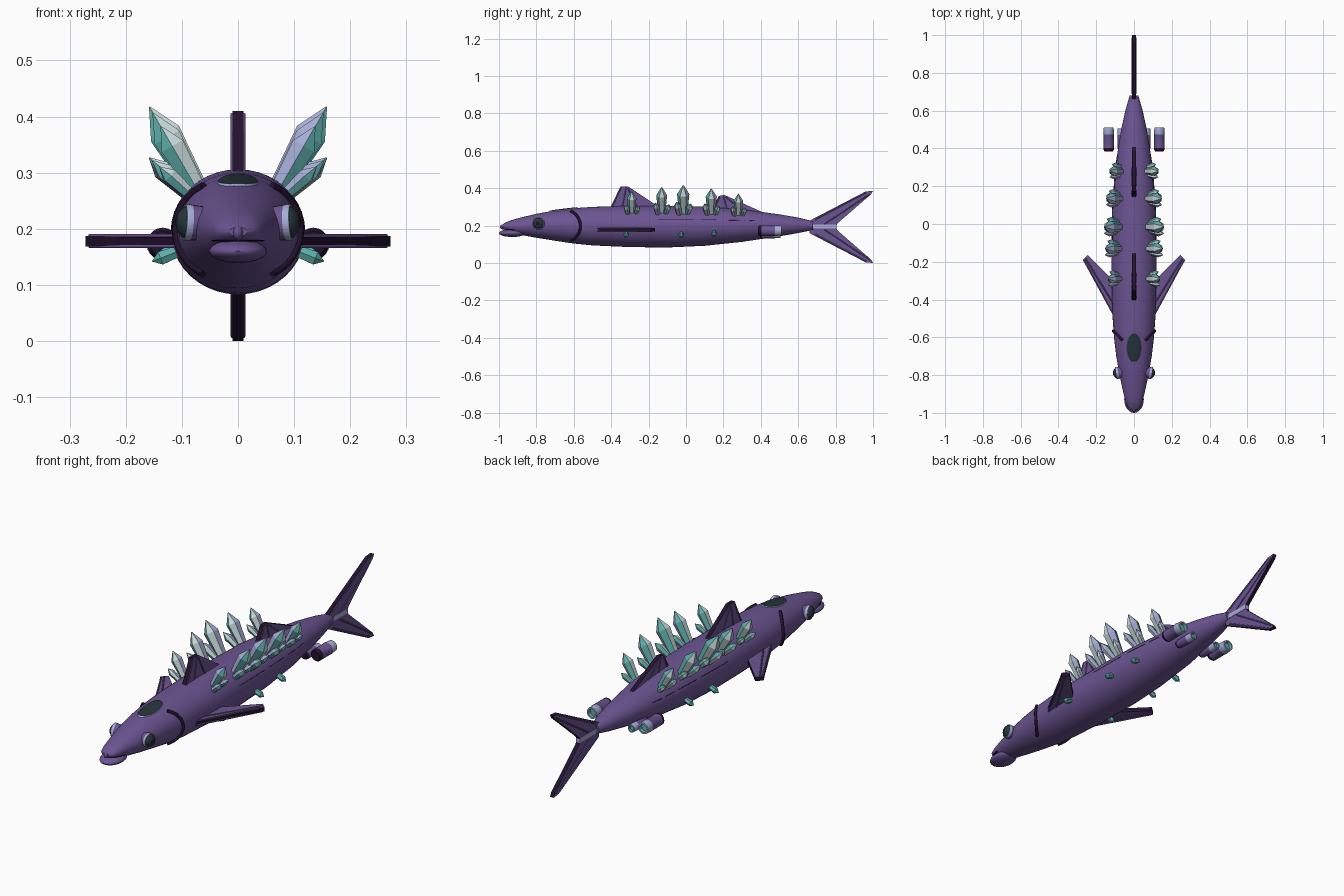
import bpy, bmesh, math
from mathutils import Vector, Matrix

if "Cube" in bpy.data.objects:
    bpy.data.objects.remove(bpy.data.objects["Cube"])


def material(name, rgb):
    m = bpy.data.materials.new(name)
    m.diffuse_color = (*rgb, 1)
    m.use_nodes = True
    m.node_tree.nodes["Principled BSDF"].inputs["Base Color"].default_value = m.diffuse_color
    return m


PURPLE = material("purple hull", (0.15, 0.09, 0.29))
DARK = material("dark plum", (0.016, 0.006, 0.026))
TEAL = material("teal crystal", (0.11, 0.42, 0.40))
PALE = material("pale crystal", (0.58, 0.70, 0.70))
LAVENDER = material("lavender metal", (0.38, 0.42, 0.66))
GLASS = material("dark glass", (0.018, 0.035, 0.042))


def make(name, bm, mats, smooth=False):
    bmesh.ops.recalc_face_normals(bm, faces=bm.faces)
    me = bpy.data.meshes.new(name)
    bm.to_mesh(me)
    bm.free()
    for m in mats:
        me.materials.append(m)
    ob = bpy.data.objects.new(name, me)
    bpy.context.collection.objects.link(ob)
    if smooth:
        bpy.context.view_layer.objects.active = ob
        ob.select_set(True)
        bpy.ops.object.shade_smooth_by_angle(angle=math.radians(40))
        ob.select_set(False)
    return ob


def aim(pos, direction):
    return Matrix.Translation(pos) @ Vector(direction).to_track_quat('Z', 'Y').to_matrix().to_4x4()


def lathe(name, profile, mats, pos, direction, n=24, bands=None, smooth=True):
    """Spin (radius, height) points; bands gives one material index per segment."""
    bm = bmesh.new()
    rings = [[bm.verts.new((r * math.cos(2 * math.pi * i / n), r * math.sin(2 * math.pi * i / n), h))
              for i in range(n)] for r, h in profile]
    for k in range(len(rings) - 1):
        for i in range(n):
            f = bm.faces.new((rings[k][i], rings[k][(i + 1) % n], rings[k + 1][(i + 1) % n], rings[k + 1][i]))
            f.material_index = bands[k] if bands else 0
    bm.faces.new(rings[0]).material_index = bands[0] if bands else 0
    bm.faces.new(rings[-1]).material_index = bands[-1] if bands else 0
    bm.transform(aim(pos, direction))
    return make(name, bm, mats, smooth)


def ellipsoid(name, pos, size, mat, direction=(0, 0, 1)):
    bm = bmesh.new()
    bmesh.ops.create_uvsphere(bm, u_segments=24, v_segments=14, radius=1)
    bm.transform(aim(pos, direction) @ Matrix.Diagonal((*size, 1)))
    return make(name, bm, [mat], True)


def tube(name, pts, r, mat):
    cu = bpy.data.curves.new(name, 'CURVE')
    cu.dimensions = '3D'
    cu.bevel_depth = r
    cu.bevel_resolution = 1
    cu.use_fill_caps = True
    sp = cu.splines.new('POLY')
    sp.points.add(len(pts) - 1)
    for p, c in zip(sp.points, pts):
        p.co = (*c, 1)
    ob = bpy.data.objects.new(name, cu)
    bpy.context.collection.objects.link(ob)
    cu.materials.append(mat)
    return ob


# body stations: y, half width, top, bottom
ST = [(-.985, .016, .203, .186), (-.97, .034, .214, .177), (-.94, .045, .227, .166), (-.9, .055, .239, .153),
      (-.8, .077, .263, .135), (-.7, .094, .281, .119), (-.6, .106, .293, .104), (-.5, .113, .3, .094),
      (-.3, .119, .306, .085), (-.1, .12, .306, .083), (.1, .115, .302, .092), (.3, .1, .287, .113),
      (.5, .068, .26, .143), (.6, .046, .243, .16), (.68, .023, .223, .177)]


def station(y):
    for a, b in zip(ST, ST[1:]):
        if y <= b[0]:
            t = (y - a[0]) / (b[0] - a[0])
            return [p + (q - p) * t for p, q in zip(a[1:], b[1:])]
    return ST[-1][1:]


def surf(y, deg, side=1, off=0.0):
    """Point on the hull; deg is measured up from the horizontal."""
    rx, top, bot = station(y)
    a = math.radians(deg)
    return Vector((side * (rx + off) * math.cos(a), y, (top + bot) / 2 + ((top - bot) / 2 + off) * math.sin(a)))


# hull
bm = bmesh.new()
rings = [[bm.verts.new(surf(s[0], i * 360 / 40)) for i in range(40)] for s in ST]
for r0, r1 in zip(rings, rings[1:]):
    for i in range(40):
        bm.faces.new((r0[i], r0[(i + 1) % 40], r1[(i + 1) % 40], r1[i]))
bm.faces.new(rings[0])
bm.faces.new(rings[-1])
make("hull", bm, [PURPLE], True)

# mouth
ellipsoid("lower_lip", (0, -.928, .16), (.052, .072, .021), PURPLE)
ellipsoid("mouth_gap", (0, -.918, .179), (.048, .058, .003), DARK)
ellipsoid("upper_lip_tip", (0, -.975, .193), (.01, .02, .014), PURPLE)

# cockpit window laid over the hull, with thin frame
bm = bmesh.new()
prev = None
for r in (.02, .35, .65, .9, 1, 1.05):
    ring = []
    for i in range(32):
        a = 2 * math.pi * i / 32
        x, y = .035 * r * math.cos(a), -.655 + .073 * r * math.sin(a)
        rx, top, bot = station(y)
        h = (top - bot) / 2
        z = (top + bot) / 2 + h * math.sqrt(1 - (x / rx) ** 2) + (.004 if r <= 1 else .0005)
        ring.append(bm.verts.new((x, y, z)))
    if prev:
        for i in range(32):
            f = bm.faces.new((prev[i], prev[(i + 1) % 32], ring[(i + 1) % 32], ring[i]))
            f.material_index = int(r > 1)
    else:
        bm.faces.new(ring)
    prev = ring
make("cockpit_window", bm, [GLASS, LAVENDER], True)


# fins: dark edge, purple faces, raised ribs
def fin(name, pts, place, ribs, t=.0095):
    bm = bmesh.new()
    f = bm.faces.new([bm.verts.new(place(u, v, -t)) for u, v in pts])
    top = bmesh.ops.extrude_face_region(bm, geom=[f])['geom']
    shift = Vector(place(0, 0, 2 * t)) - Vector(place(0, 0, 0))
    bmesh.ops.translate(bm, vec=shift, verts=[e for e in top if isinstance(e, bmesh.types.BMVert)])
    bm.normal_update()
    axis = shift.normalized()
    for f in bm.faces:
        f.material_index = int(abs(f.normal.dot(axis)) < .5)
    make(name, bm, [PURPLE, DARK])
    for a, b in ribs:
        for s in (-1, 1):
            tube(name + "_rib", [place(*a, s * t), place(*b, s * t)], .0035, PURPLE)


def upright(u, v, t):
    return (t, u, v)


fin("front_dorsal_fin", [(-.405, .295), (-.35, .41), (-.31, .41), (-.14, .297)], upright,
    [((-.395, .3), (-.347, .405)), ((-.34, .3), (-.32, .405)), ((-.26, .3), (-.31, .4))])
fin("rear_dorsal_fin", [(.14, .29), (.175, .358), (.205, .364), (.43, .262)], upright,
    [((.15, .29), (.18, .355)), ((.22, .285), (.2, .358)), ((.31, .275), (.21, .355))])
LOBE = [(.66, .193), (.66, .226), (.96, .382), (1, .386), (.99, .368), (.81, .212), (.8, .193)]
RIBS = [((.69, .232), (.965, .378)), ((.74, .208), (.985, .37))]
fin("tail_upper_lobe", LOBE, upright, RIBS)
fin("tail_lower_lobe", LOBE, lambda u, v, t: (t, u, .386 - v), RIBS)
bm = bmesh.new()
bmesh.ops.create_cube(bm, size=1, matrix=Matrix.Translation((0, .74, .195)) @ Matrix.Diagonal((.022, .13, .022, 1)))
make("tail_joint", bm, [LAVENDER])


# crystals: the three colours repeat around the six sides
def crystal(name, base, direction, length, r, side, mats=(TEAL, PALE, LAVENDER)):
    d = Vector(direction).normalized()
    ob = lathe(name, [(r * .6, -.045), (r, length * .64), (r * .04, length)], mats, base, d, n=6, smooth=False)
    u = Vector((1, 0, 0))
    u = (u - d * u.dot(d)).normalized()
    v = d.cross(u)
    for p in ob.data.polygons:
        k = round(math.degrees(math.atan2(p.normal.dot(v), p.normal.dot(u))) / 60)
        p.material_index = (k + (1 if side > 0 else 2)) % 3 if len(mats) > 1 else 0


for side in (-1, 1):
    for y, L, r in ((-.29, .112, .025), (-.13, .14, .029), (-.015, .154, .033), (.135, .137, .03), (.28, .115, .025)):
        out = Vector((side * .022, 0, -.006))
        crystal("main_crystal", surf(y, 60, side) + out, (side * .5, 0, .87), L, r, side)
        crystal("side_crystal", surf(y - .022, 40, side), (side * .72, -.15, .65), L * .6, r * .6, side)
        crystal("side_crystal", surf(y + .024, 42, side), (side * .7, .22, .6), L * .5, r * .55, side)
    for y in (-.32, -.025, .15):
        crystal("belly_crystal", surf(y, -20, side), (side * .9, 0, -.35), .045, .014, side, (TEAL,))

    # eye
    n = Vector((side * .97, -.16, .06)).normalized()
    c = surf(-.787, 10, side) + n * .01
    lathe("eye_ring", [(.03, -.025), (.032, -.004), (.033, .003), (.032, .008), (.029, .008), (.027, -.012)],
          [PURPLE, LAVENDER], c, n, bands=[0, 1, 1, 1, 1])
    ellipsoid("eye_dome", c, (.0295, .0295, .023), GLASS, n)
    ellipsoid("pupil", c + n * .015, (.014, .014, .0095), DARK, n)

    # gill slit
    tube("gill_slit", [surf(-.565 - .05 * (a / 55) ** 2, a, side, .002) for a in range(-55, 56, 5)], .0075, DARK)

    # lateral line dashes
    for y0, y1 in ((-.15, .04), (.08, .2), (.23, .29), (.31, .37)):
        tube("lateral_dash", [surf(y0 + (y1 - y0) * i / 6, 19, side) for i in range(7)], .001, DARK)

    # pectoral fin
    fin("pectoral_fin", [(-.49, .1), (-.19, .272), (-.165, .245), (-.31, .1)],
        lambda u, v, t, s=side: (s * v, u, .178 + t),
        [((-.475, .112), (-.195, .264)), ((-.42, .11), (-.185, .256))])

    # engines
    lathe("outer_engine", [(.022, 0), (.028, .008), (.028, .018), (.028, .09), (.029, .092), (.026, .125),
                           (.019, .125), (.017, .112)],
          [PURPLE, DARK, LAVENDER, TEAL], (side * .134, .385, .173), (0, 1, 0), 20, [1, 1, 0, 2, 2, 2, 3])
    lathe("inner_engine", [(.016, 0), (.02, .01), (.02, .075), (.018, .11), (.013, .11), (.012, .1)],
          [PURPLE, DARK, LAVENDER, TEAL], (side * .068, .395, .152), (0, 1, 0), 16, [1, 0, 2, 2, 3])
